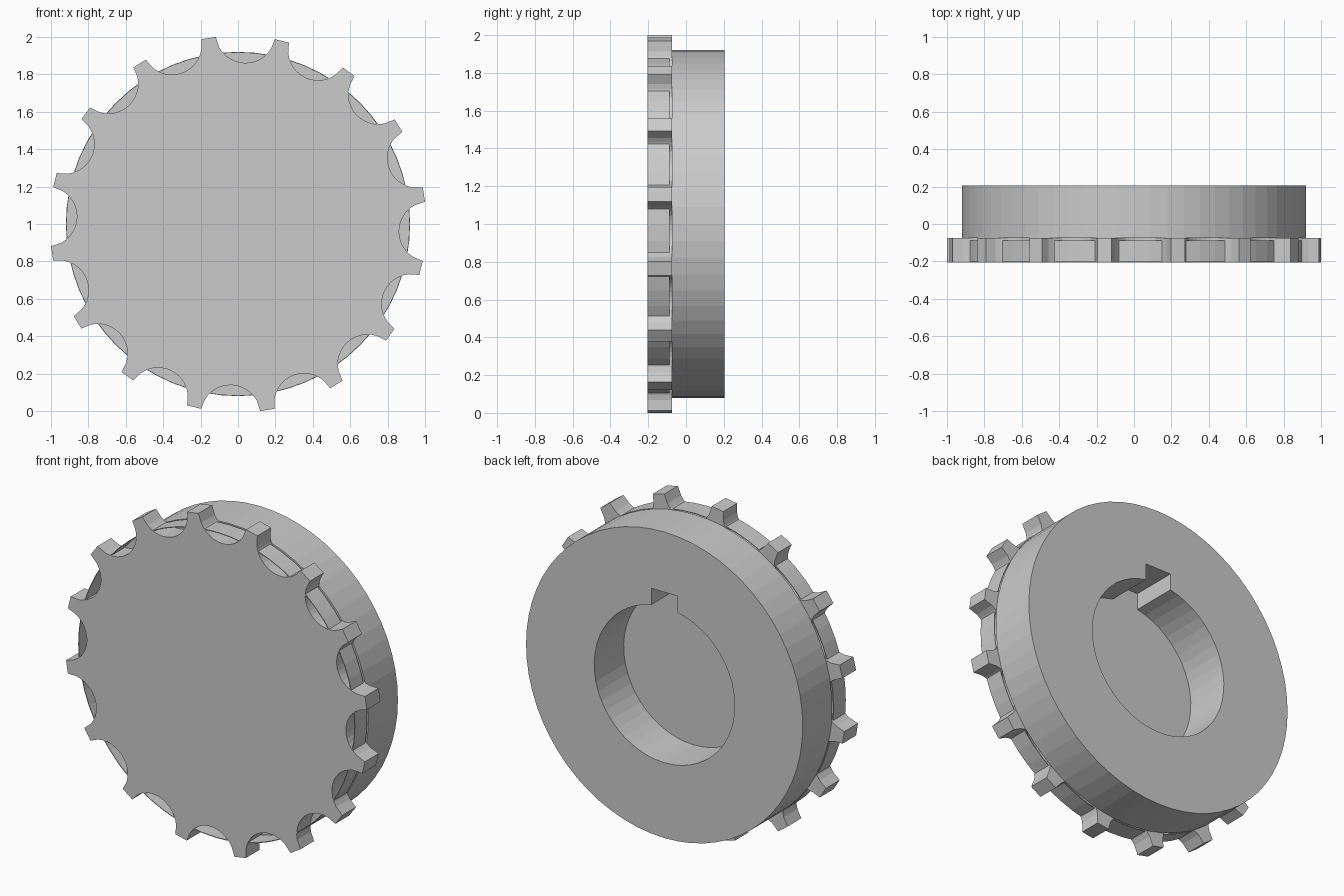
import bpy, bmesh
from math import sin, cos, radians, pi, asin, sqrt

if "Cube" in bpy.data.objects:
    bpy.data.objects.remove(bpy.data.objects["Cube"])

CZ = 1.0           # axle height
TEETH = 16
STEP = 360 / TEETH
HUB_R = 0.92
FRONT, MID, BACK = -0.205, -0.075, 0.205


def circle(r, n=64):
    return [(r * cos(2 * pi * i / n), r * sin(2 * pi * i / n)) for i in range(n)]


def prism(name, loops, y0, y1):
    """Extrude closed x/z outlines (outer first, then holes) from y0 to y1."""
    bm = bmesh.new()
    edges = []
    for loop in loops:
        vs = [bm.verts.new((x, y0, CZ + z)) for x, z in loop]
        edges += [bm.edges.new((vs[i], vs[(i + 1) % len(vs)])) for i in range(len(vs))]
    if len(loops) == 1:
        bm.faces.new(vs)
    else:
        bmesh.ops.triangle_fill(bm, edges=edges, use_beauty=True, normal=(0, -1, 0))
    ext = bmesh.ops.extrude_face_region(bm, geom=bm.faces[:], use_keep_orig=True)
    moved = [g for g in ext["geom"] if isinstance(g, bmesh.types.BMVert)]
    bmesh.ops.translate(bm, vec=(0, y1 - y0, 0), verts=moved)
    bmesh.ops.recalc_face_normals(bm, faces=bm.faces[:])
    mesh = bpy.data.meshes.new(name)
    bm.to_mesh(mesh)
    bm.free()
    ob = bpy.data.objects.new(name, mesh)
    bpy.context.collection.objects.link(ob)
    return ob


def toothed_outline():
    pts = []
    tip_r, tip_half, arc_r, arc_c = 1.007, 2.2, 0.16, 1.022
    for k in range(TEETH):
        deg = 9 + STEP * (k + 0.5)               # centre of each scallop
        a = radians(deg)
        b = radians(deg - STEP / 2 + tip_half)
        pts.append((tip_r * cos(b), tip_r * sin(b)))
        for i in range(-6, 7):
            f = radians(10 * i)
            t, r = arc_r * sin(f), arc_c - arc_r * cos(f)
            pts.append((r * cos(a) - t * sin(a), r * sin(a) + t * cos(a)))
        b = radians(deg + STEP / 2 - tip_half)
        pts.append((tip_r * cos(b), tip_r * sin(b)))
    return pts


def keyed_bore(r=0.467, half=0.087, top=0.558, n=48):
    start = pi / 2 + asin(half / r)
    sweep = 2 * pi - 2 * asin(half / r)
    pts = [(r * cos(start + sweep * i / n), r * sin(start + sweep * i / n))
           for i in range(n + 1)]
    return pts + [(half, top), (-half, top)]


# toothed front plate with rounded scallops
prism("toothed_plate", [toothed_outline()], FRONT, MID)

# thick hub with keyed bore, closed by the plate
prism("hub", [circle(HUB_R), keyed_bore()], MID, BACK)

# thin band around the scallops, with a small gap before the hub
prism("rim_band", [circle(HUB_R), circle(HUB_R - 0.004)], FRONT + 0.001, MID - 0.013)
